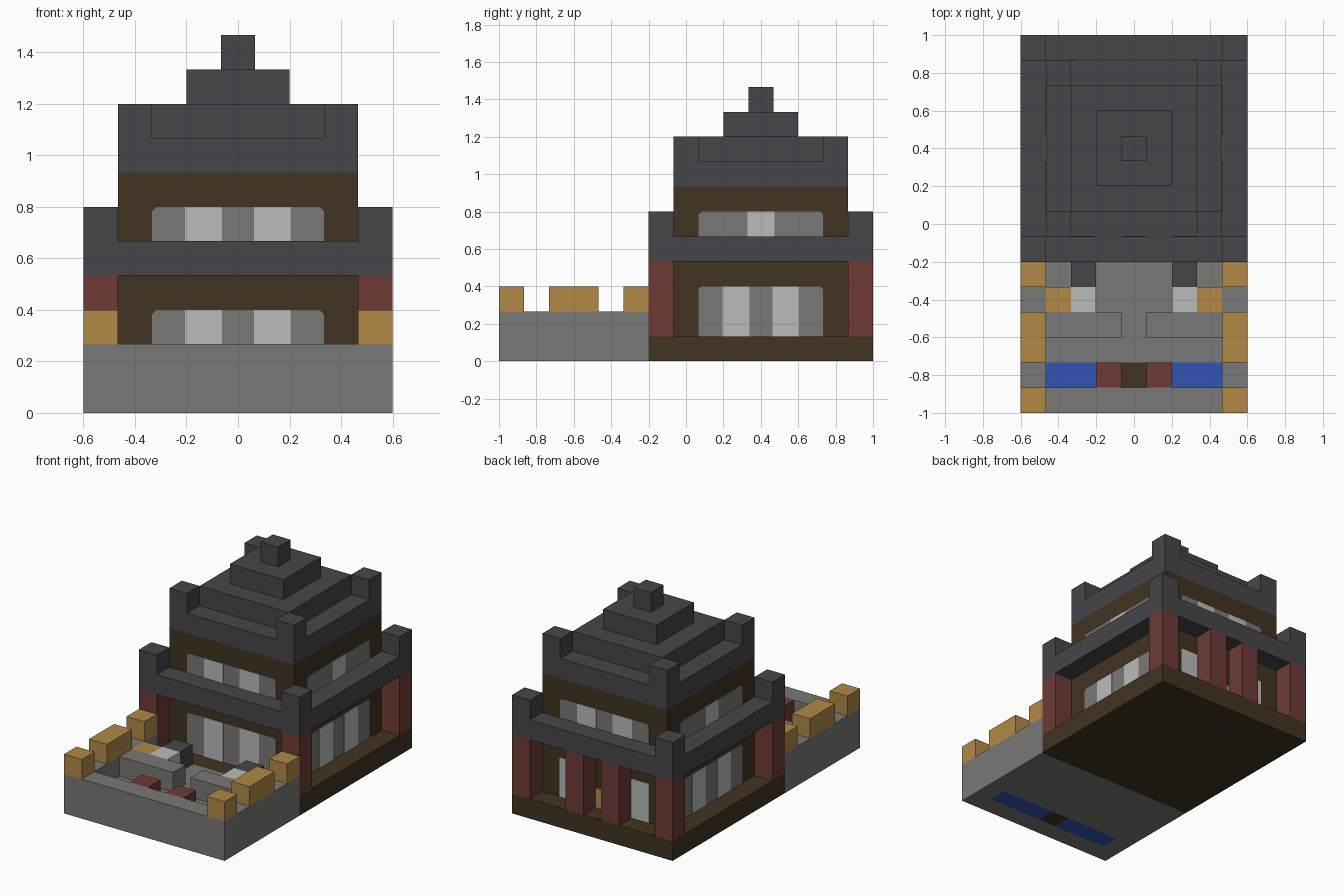
import bpy
import bmesh
from math import pi
from mathutils import Matrix, Vector

cube = bpy.data.objects.get("Cube")
if cube:
    bpy.data.objects.remove(cube, do_unlink=True)

U = 2 / 15          # one block
MID = 10.5          # building centre along y, in blocks


def linear(c):
    c /= 255
    return c / 12.92 if c <= 0.04045 else ((c + 0.055) / 1.055) ** 2.4


def material(name, *rgb):
    m = bpy.data.materials.new(name)
    colour = [linear(c) for c in rgb] + [1]
    m.diffuse_color = colour
    m.use_nodes = True
    m.node_tree.nodes["Principled BSDF"].inputs["Base Color"].default_value = colour
    return m


SLATE = material("dark slate", 70, 69, 74)
TIMBER = material("dark timber", 65, 51, 33)
RED = material("red lacquer", 110, 58, 54)
STONE = material("grey stone", 121, 120, 118)
PALE = material("pale paper", 185, 188, 187)
GOLD = material("gold", 177, 137, 70)
WATER = material("blue water", 50, 84, 180)


def finish(name, bm, mat):
    bmesh.ops.recalc_face_normals(bm, faces=bm.faces)
    mesh = bpy.data.meshes.new(name)
    bm.to_mesh(mesh)
    bm.free()
    mesh.materials.append(mat)
    obj = bpy.data.objects.new(name, mesh)
    bpy.context.collection.objects.link(obj)
    return obj


def box(name, x, y, z, mat):
    """Box from (low, high) pairs in blocks; x is centred, y starts at the front."""
    bm = bmesh.new()
    size = Vector((x[1] - x[0], y[1] - y[0], z[1] - z[0])) * U
    mid = Vector((sum(x) / 2, sum(y) / 2 - 7.5, sum(z) / 2)) * U
    bmesh.ops.create_cube(bm, size=1, matrix=Matrix.Translation(mid) @ Matrix.Diagonal(size).to_4x4())
    return finish(name, bm, mat)


def pair(name, x, y, z, mat):
    box("left_" + name, x, y, z, mat)
    box("right_" + name, (-x[1], -x[0]), y, z, mat)


def tier(name, half, z, mat):
    """Square layer around the building's centre."""
    box(name, (-half, half), (MID - half, MID + half), z, mat)


def corners(name, half, z, mat):
    for end, y in (("front", MID - half), ("back", MID + half - 1)):
        pair(f"{end}_{name}", (half - 1, half), (y, y + 1), z, mat)


def plate(name, side, x, z, mat, depth, cut=0.0):
    """Thin panel on a wall; side counts quarter turns from the front."""
    bm = bmesh.new()
    (a, b), (lo, hi) = x, z
    outline = [(a, lo), (b, lo), (b, hi - cut), (b - cut, hi), (a + cut, hi), (a, hi - cut)]
    if not cut:
        outline = [(a, lo), (b, lo), (b, hi), (a, hi)]
    face = bm.faces.new([bm.verts.new((px * U, -3.5 * U, pz * U)) for px, pz in outline])
    out = bmesh.ops.extrude_face_region(bm, geom=[face])["geom"]
    bmesh.ops.translate(bm, verts=[v for v in out if isinstance(v, bmesh.types.BMVert)], vec=(0, -depth, 0))
    bm.transform(Matrix.Translation((0, (MID - 7.5) * U, 0)) @ Matrix.Rotation(side * pi / 2, 4, "Z"))
    return finish(name, bm, mat)


def window(name, side, z, panes):
    plate(name + "_window", side, (-2.5, 2.5), z, STONE, 0.003, 0.12)
    for i, x in enumerate(panes):
        plate(f"{name}_pane_{i + 1}", side, (x - 0.54, x + 0.54), z, PALE, 0.005)


# Courtyard floor, pond and bridge
box("courtyard_floor", (-3.5, 3.5), (2, 6), (0, 1), STONE)
pair("pond", (0.5, 3.5), (1, 2), (0, 1), WATER)
box("bridge", (-0.5, 0.5), (1, 2), (0, 1), TIMBER)
pair("bridge_rail", (0.5, 1.5), (1, 2), (1, 2), RED)

# Courtyard walls and battlements
box("courtyard_front_wall", (-3.5, 3.5), (0, 1), (0, 2), STONE)
pair("courtyard_wall", (3.5, 4.5), (0, 6), (0, 2), STONE)
for label, y in (("front", (0, 1)), ("middle", (2, 4)), ("rear", (5, 6))):
    pair(label + "_battlement", (3.5, 4.5), y, (2, 3), GOLD)

# Courtyard furnishings
pair("garden_wall", (0.5, 3.5), (3, 4), (1, 2), STONE)
pair("gold_block", (2.5, 3.5), (4, 5), (1, 2), GOLD)
pair("pale_block", (1.5, 2.5), (4, 5), (1, 2), PALE)
pair("slate_block", (1.5, 2.5), (5, 6), (1, 2), SLATE)

# Ground storey
tier("base", 4.5, (0, 1), TIMBER)
tier("lower_walls", 3.5, (1, 4), TIMBER)
corners("pillar", 4.5, (1, 4), RED)
pair("porch_pillar", (0.5, 1.5), (14, 15), (1, 4), RED)
for label, side in (("lower_front", 0), ("lower_left", 1), ("lower_right", 3)):
    window(label, side, (1, 3), (-1, 1))
for label, x in (("left", -2), ("right", 2)):
    plate(f"lower_back_{label}_pane", 2, (x - 0.5, x + 0.5), (1, 3), PALE, 0.005)
plate("back_door_panel", 2, (-0.5, 0.5), (1, 2), GOLD, 0.005)

# Lower roof
tier("lower_roof", 4.5, (4, 5), SLATE)
corners("lower_roof_corner", 4.5, (5, 6), SLATE)

# Upper storey
tier("upper_walls", 3.5, (5, 7), TIMBER)
for label, side in (("front", 0), ("left", 1), ("back", 2), ("right", 3)):
    window("upper_" + label, side, (5, 6), (0,) if side % 2 else (-1, 1))

# Upper roof and finial
tier("upper_roof", 3.5, (7, 8), SLATE)
corners("upper_roof_corner", 3.5, (8, 9), SLATE)
tier("roof_step", 2.5, (8, 9), SLATE)
tier("roof_cap", 1.5, (9, 10), SLATE)
tier("finial", 0.5, (10, 11), SLATE)
